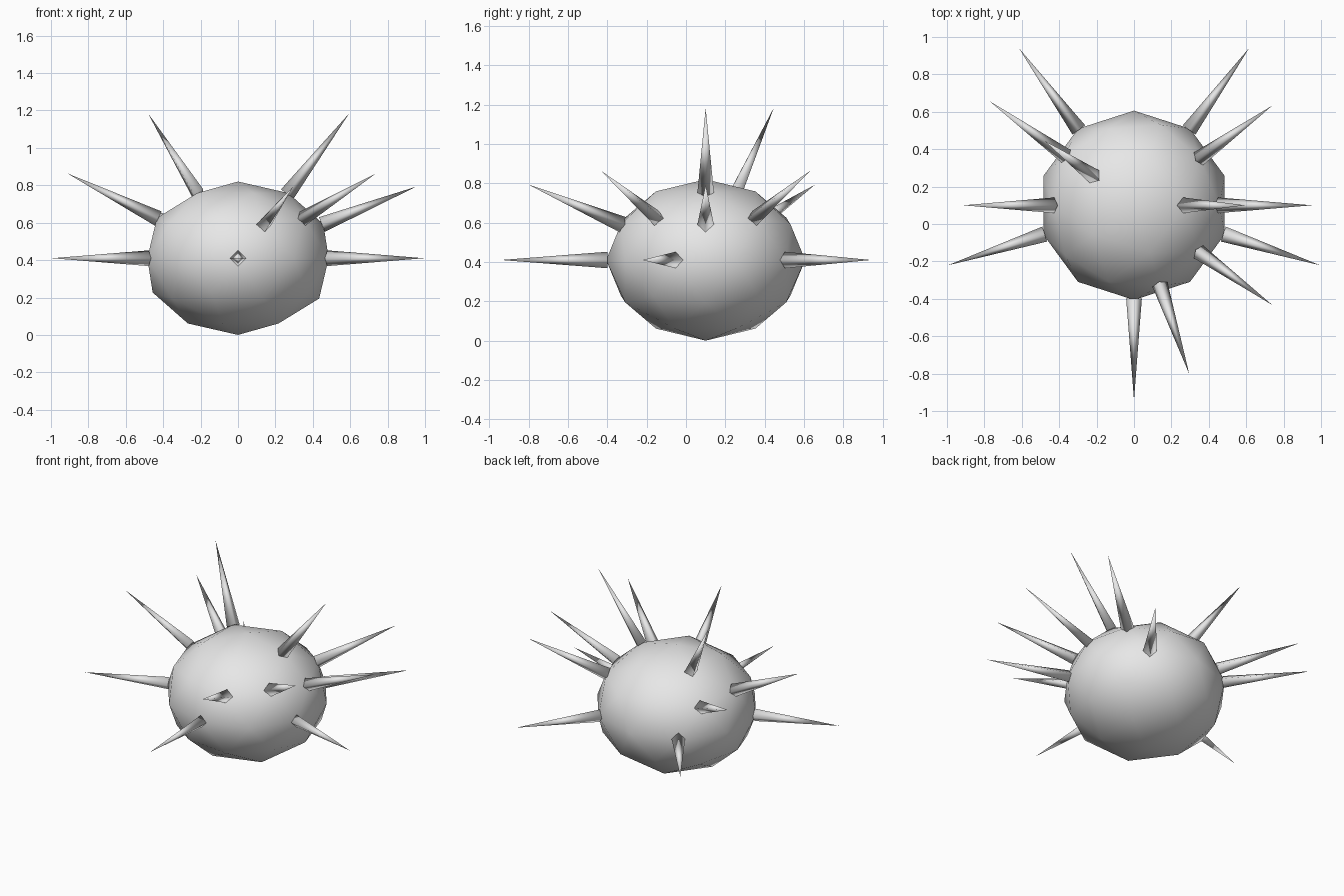
import bpy
import bmesh
from math import cos, sin, radians, sqrt
from mathutils import Matrix, Vector

cube = bpy.data.objects.get("Cube")
if cube:
    bpy.data.objects.remove(cube, do_unlink=True)

# Single grey material
grey = bpy.data.materials.new("light_grey")
grey.use_nodes = True
grey.diffuse_color = (0.8, 0.8, 0.8, 1)
grey.node_tree.nodes["Principled BSDF"].inputs["Base Color"].default_value = (0.8, 0.8, 0.8, 1)

CENTRE = Vector((0, 0.1, 0.41))
RADII = Vector((0.51, 0.506, 0.41))
SPIKE_LENGTH = 0.535
SPIKE_RADIUS = 0.042
SINK = 0.008


def finish(obj):
    obj.data.materials.append(grey)
    for face in obj.data.polygons:
        face.use_smooth = True


# Flattened low-poly body
bpy.ops.mesh.primitive_ico_sphere_add(subdivisions=2, radius=1)
body = bpy.context.object
body.name = "body"
body.data.transform(Matrix.Translation(CENTRE) @ Matrix.Diagonal(RADII).to_4x4())
finish(body)


# Four-sided spike standing on a body corner, pointing away from the centre
def add_spike(name, angle, height):
    flat = sqrt(1 - height * height)
    a = radians(angle)
    root = Vector((flat * cos(a), flat * sin(a), height)) * RADII
    out = root.normalized()
    side = Vector((0, 0, 1)).cross(out).normalized()
    up = out.cross(side)
    length = SPIKE_LENGTH + SINK

    bm = bmesh.new()
    bmesh.ops.create_cone(bm, cap_ends=True, segments=4, radius1=SPIKE_RADIUS,
                          radius2=0, depth=length)
    bmesh.ops.remove_doubles(bm, verts=bm.verts, dist=0.0001)
    bmesh.ops.translate(bm, verts=bm.verts, vec=(0, 0, length / 2 - SINK))
    mesh = bpy.data.meshes.new(name)
    bm.to_mesh(mesh)
    bm.free()

    spike = bpy.data.objects.new(name, mesh)
    bpy.context.collection.objects.link(spike)
    turn = Matrix((side, up, out)).transposed().to_4x4()
    spike.matrix_world = Matrix.Translation(CENTRE + root) @ turn
    finish(spike)


# Spike rings: name, unit height on the body, compass angles
rings = [
    ("middle_spike", 0, (-90, -18, 54, 126, 198)),
    ("lower_spike", 0.447, (-72, 0, 144)),
    ("upper_spike", 0.526, (-36, 36, 180)),
    ("crown_spike", 0.851, (0, 144)),
]
for name, height, angles in rings:
    for i, angle in enumerate(angles, 1):
        add_spike(f"{name}_{i}", angle, height)
